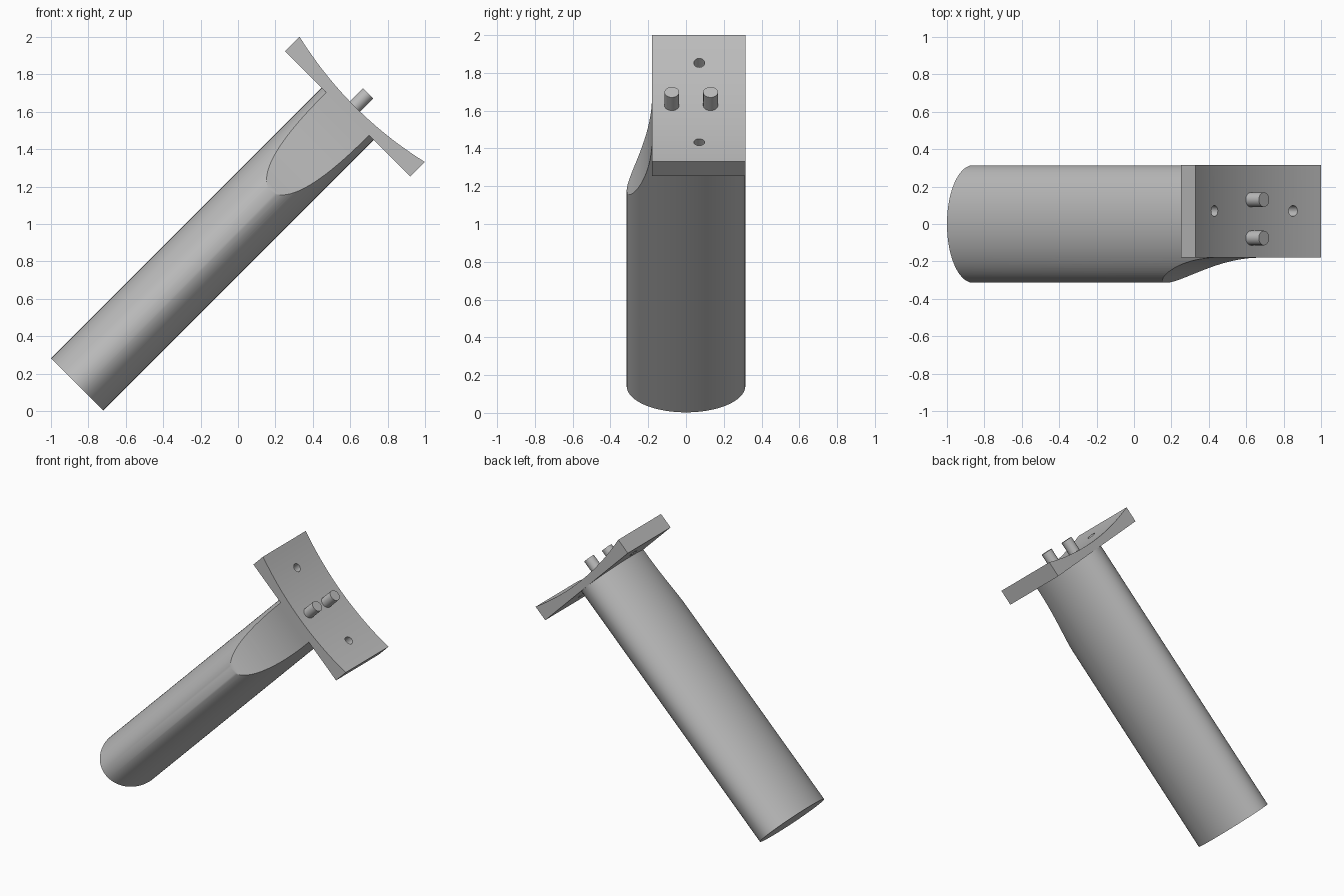
import bpy, bmesh
from math import pi, sin, cos, sqrt
from mathutils import Matrix

if "Cube" in bpy.data.objects:
    bpy.data.objects.remove(bpy.data.objects["Cube"], do_unlink=True)

# Parts are built upright, then the whole assembly leans 45 degrees about y
LEAN = Matrix.Rotation(pi / 4, 4, "Y")
CX = -0.709          # handle axis
BASE, SEAT, RIM = -0.508, 1.538, 1.648
FRONT, BACK = -0.18, 0.315

grey = bpy.data.materials.new("plain_grey")
grey.use_nodes = True
grey.diffuse_color = (0.5, 0.5, 0.5, 1)
grey.node_tree.nodes["Principled BSDF"].inputs["Base Color"].default_value = (0.5, 0.5, 0.5, 1)


def prism(name, points, vector):
    """Extrude a closed outline along a vector."""
    bm = bmesh.new()
    face = bm.faces.new([bm.verts.new(p) for p in points])
    new = bmesh.ops.extrude_face_region(bm, geom=[face])["geom"]
    bmesh.ops.translate(bm, vec=vector, verts=[v for v in new if isinstance(v, bmesh.types.BMVert)])
    bmesh.ops.recalc_face_normals(bm, faces=bm.faces)
    mesh = bpy.data.meshes.new(name)
    bm.to_mesh(mesh)
    bm.free()
    mesh.materials.append(grey)
    obj = bpy.data.objects.new(name, mesh)
    bpy.context.collection.objects.link(obj)
    return obj


def rod(name, x, y, rx, ry, z0, z1, sides):
    ring = [(x + rx * cos(2 * pi * i / sides), y + ry * sin(2 * pi * i / sides), z0)
            for i in range(sides)]
    return prism(name, ring, (0, 0, z1 - z0))


def cut(obj, cutter):
    """Subtract the cutter, then discard it."""
    mod = obj.modifiers.new("cut", "BOOLEAN")
    mod.operation, mod.solver, mod.object = "DIFFERENCE", "EXACT", cutter
    bpy.context.view_layer.update()
    graph = bpy.context.evaluated_depsgraph_get()
    mesh = bpy.data.meshes.new_from_object(obj.evaluated_get(graph))
    obj.modifiers.clear()
    obj.data = mesh
    bpy.data.objects.remove(cutter, do_unlink=True)


# Oval handle
handle = rod("handle", CX, 0, 0.197, 0.314, BASE, SEAT + 0.01, 96)

# Concave scoop on the front of the handle, blending flush into the plate
R, END = 1.175, 1.5
arc = []
for i in range(25):
    d = 0.62 * (1 - i / 24)
    arc.append((CX - 0.4, FRONT - R + sqrt(R * R - d * d), END - d))
outline = arc + [(CX - 0.4, FRONT, 1.7), (CX - 0.4, -0.6, 1.7), (CX - 0.4, -0.6, arc[0][2])]
cut(handle, prism("scoop_cutter", outline, (0.8, 0, 0)))

# Mounting plate with a concave outer face
HALF, SAG, STEPS = 0.474, 0.055, 32
plate_outline = [(CX - HALF, FRONT, SEAT), (CX + HALF, FRONT, SEAT)]
for i in range(STEPS + 1):
    t = 1 - 2 * i / STEPS
    plate_outline.append((CX + HALF * t, FRONT, RIM - SAG * (1 - t * t)))
plate = prism("mounting_plate", plate_outline, (0, BACK - FRONT, 0))

# Screw holes near both ends of the plate
for side in (-1, 1):
    cut(plate, rod("hole_cutter", CX + side * 0.297, 0.07, 0.029, 0.029, 1.4, 1.8, 32))

# Locating pegs
pegs = [rod(name, CX, y, 0.039, 0.039, 1.57, 1.692, 32)
        for name, y in (("front_peg", -0.075), ("back_peg", 0.13))]

# Lean the parts and shade them
parts = [handle, plate] + pegs
bpy.ops.object.select_all(action="DESELECT")
for obj in parts:
    obj.data.transform(LEAN)
    obj.select_set(True)
bpy.context.view_layer.objects.active = handle
bpy.ops.object.shade_smooth_by_angle(angle=pi / 6)
